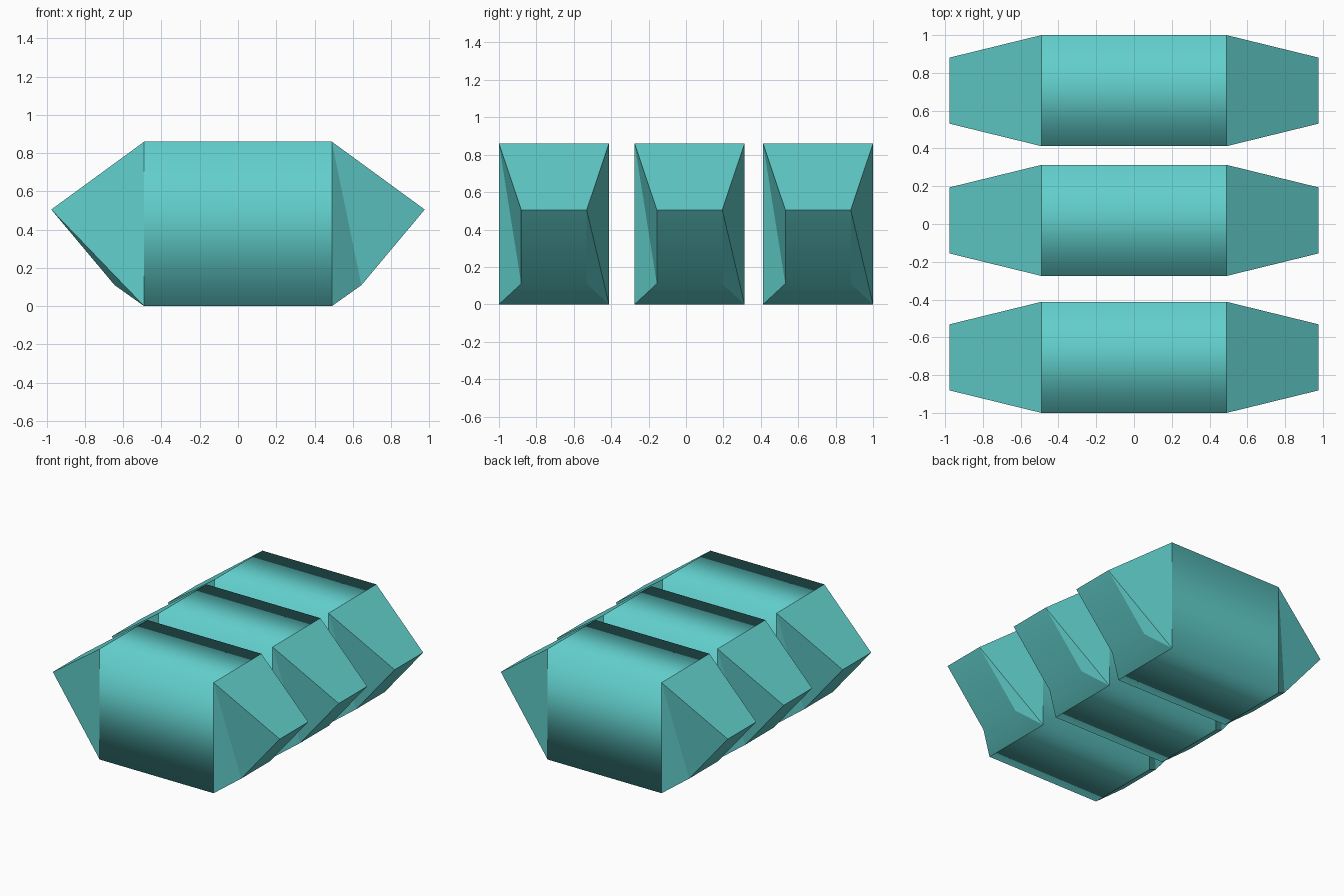
import bpy, bmesh

if "Cube" in bpy.data.objects:
    bpy.data.objects.remove(bpy.data.objects["Cube"])

mat = bpy.data.materials.new("teal")
mat.diffuse_color = (0.12, 0.62, 0.60, 1)
mat.use_nodes = True
mat.node_tree.nodes["Principled BSDF"].inputs["Base Color"].default_value = mat.diffuse_color

HALF, TIP_HALF = 0.294, 0.175   # half widths of the body and of the tapered tips
BODY_X, TOP = 0.49, 0.86
NOSE = (0.976, 0.505)           # upper edge of the slanted end face (x, z)
CHIN = (0.645, 0.11)            # lower edge of the slanted end face (x, z)


def make_bar(name, cy):
    bm = bmesh.new()
    v = {}
    # Corner points for both ends and both sides
    for sx in (-1, 1):
        for sy in (-1, 1):
            for key, x, w, z in (("top", BODY_X, HALF, TOP), ("base", BODY_X, HALF, 0),
                                 ("nose", NOSE[0], TIP_HALF, NOSE[1]),
                                 ("chin", CHIN[0], TIP_HALF, CHIN[1])):
                v[key, sx, sy] = bm.verts.new((sx * x, cy + sy * w, z))

    def face(*keys):
        return bm.faces.new([v[k] for k in keys])

    # Middle body: four softly shaded long sides
    ring = [("top", -1), ("top", 1), ("base", 1), ("base", -1)]
    body = set()
    for (a, ya), (b, yb) in zip(ring, ring[1:] + ring[:1]):
        body.add(face((a, -1, ya), (a, 1, ya), (b, 1, yb), (b, -1, yb)))

    # Tapered ends: slope, slanted end face, underside, folded side triangles
    for sx in (-1, 1):
        for a, b in (("top", "nose"), ("nose", "chin"), ("chin", "base")):
            face((a, sx, -1), (a, sx, 1), (b, sx, 1), (b, sx, -1))
        for sy in (-1, 1):
            t, n, c, b = [(k, sx, sy) for k in ("top", "nose", "chin", "base")]
            if sx * sy < 0:
                face(t, n, c)
                face(t, c, b)
            else:
                face(t, n, b)
                face(n, c, b)

    bmesh.ops.recalc_face_normals(bm, faces=bm.faces)
    # Only the body edges and the edge under each end face blend smoothly
    chins = [{v["chin", sx, -1], v["chin", sx, 1]} for sx in (-1, 1)]
    for f in bm.faces:
        f.smooth = True
    for e in bm.edges:
        e.smooth = set(e.link_faces) <= body or set(e.verts) in chins

    mesh = bpy.data.meshes.new(name)
    bm.to_mesh(mesh)
    bm.free()
    mesh.materials.append(mat)
    bpy.context.collection.objects.link(bpy.data.objects.new(name, mesh))


# Three parallel bars
for name, cy in (("front_bar", -0.706), ("middle_bar", 0.019), ("back_bar", 0.706)):
    make_bar(name, cy)
